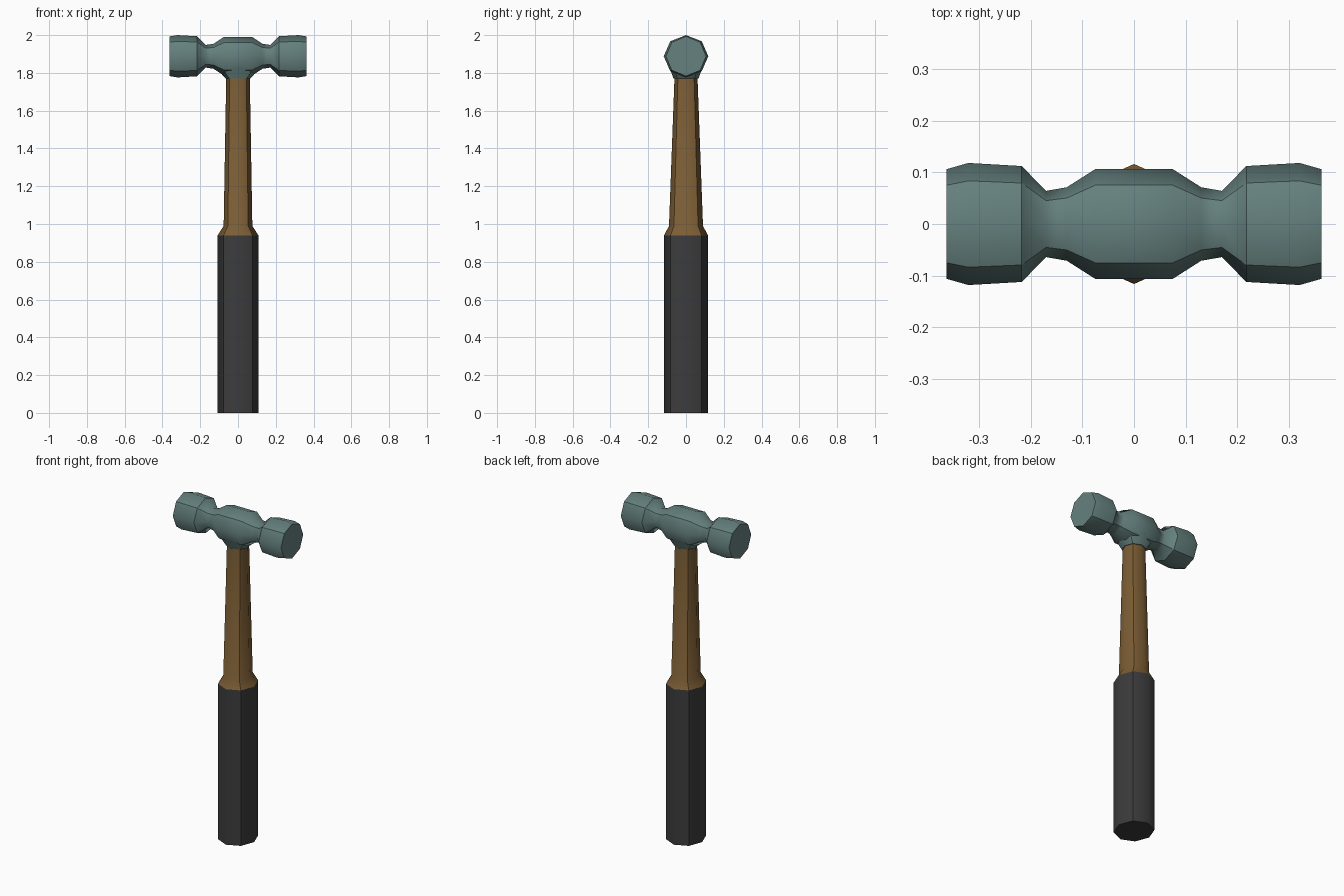
import bpy, bmesh
from math import cos, sin, pi
from mathutils import Vector

if "Cube" in bpy.data.objects:
    bpy.data.objects.remove(bpy.data.objects["Cube"])


def material(name, rgb):
    m = bpy.data.materials.new(name)
    m.diffuse_color = (*rgb, 1)
    m.use_nodes = True
    m.node_tree.nodes["Principled BSDF"].inputs["Base Color"].default_value = m.diffuse_color
    return m


def loft(name, rings, mat, axis='Z', centre=0.0, sharp_rings=(), caps=(True, True)):
    """Octagonal loft; each ring is (position along axis, radius a, radius b).
    Diagonal long edges and the listed rings are sharp, the rest is smooth."""
    bm = bmesh.new()
    loops = []
    for t, ra, rb in rings:
        loop = []
        for i in range(8):
            a, b = ra * cos(i * pi / 4), rb * sin(i * pi / 4)
            co = Vector((a, b, t)) if axis == 'Z' else Vector((t, a, centre + b))
            loop.append(bm.verts.new(co))
        loops.append(loop)
    for lo, hi in zip(loops, loops[1:]):
        for i in range(8):
            j = (i + 1) % 8
            bm.faces.new((lo[i], lo[j], hi[j], hi[i])).smooth = True
        for i in range(1, 8, 2):
            bm.edges.get((lo[i], hi[i])).smooth = False
    if caps[0]:
        bm.faces.new(loops[0][::-1])
    if caps[1]:
        bm.faces.new(loops[-1])
    for r in {0, len(rings) - 1, *sharp_rings}:
        for i in range(8):
            bm.edges.get((loops[r][i], loops[r][(i + 1) % 8])).smooth = False
    bmesh.ops.recalc_face_normals(bm, faces=bm.faces)
    me = bpy.data.meshes.new(name)
    bm.to_mesh(me)
    bm.free()
    me.materials.append(mat)
    ob = bpy.data.objects.new(name, me)
    bpy.context.collection.objects.link(ob)
    return ob


steel = material("steel", (0.13, 0.22, 0.21))
wood = material("wood", (0.20, 0.11, 0.035))
rubber = material("rubber", (0.045, 0.045, 0.045))

# Rubber grip
loft("grip", [(0, 0.108, 0.116), (0.94, 0.108, 0.116)], rubber, caps=(True, False))

# Wooden handle: flare above the grip, then a long taper into the head
loft("handle", [(0.94, 0.108, 0.116), (0.99, 0.076, 0.090), (1.80, 0.062, 0.060)],
     wood, caps=(False, False))

# Hammer head: half profile mirrored along x
half = [(0.362, 0.106, 0.105), (0.32, 0.118, 0.112), (0.217, 0.112, 0.106),
        (0.17, 0.064, 0.060), (0.13, 0.071, 0.066), (0.075, 0.106, 0.102)]
profile = [(-x, a, b) for x, a, b in half] + half[::-1]
loft("head", profile, steel, axis='X', centre=1.888, sharp_rings=(2, 9))

# Collar under the head that receives the handle
loft("head_collar", [(1.77, 0.066, 0.066), (1.83, 0.118, 0.088)], steel, caps=(True, False))
